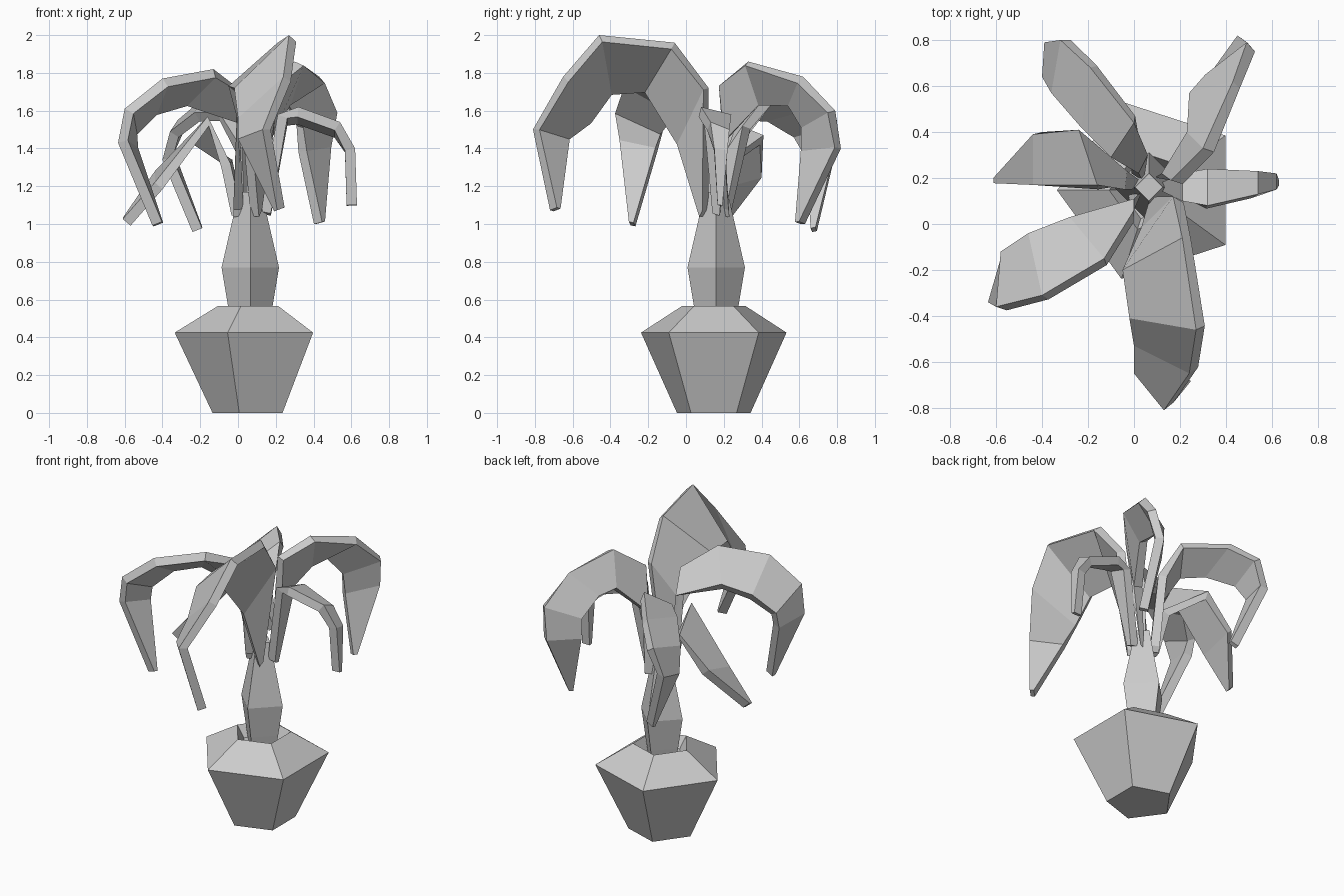
import bpy, bmesh, math
from mathutils import Vector

default_cube = bpy.data.objects.get("Cube")
if default_cube:
    bpy.data.objects.remove(default_cube, do_unlink=True)

GREY = (0.6, 0.6, 0.6, 1.0)
grey = bpy.data.materials.new("plain grey")
grey.use_nodes = True
grey.diffuse_color = GREY
grey.node_tree.nodes["Principled BSDF"].inputs["Base Color"].default_value = GREY


def make_object(name, sections):
    """Bridge a list of closed cross-sections and cap both ends."""
    bm = bmesh.new()
    rings = [[bm.verts.new(point) for point in section] for section in sections]
    for lower, upper in zip(rings, rings[1:]):
        count = len(lower)
        for i in range(count):
            j = (i + 1) % count
            bm.faces.new((lower[i], lower[j], upper[j], upper[i]))
    bm.faces.new(rings[0][::-1])
    bm.faces.new(rings[-1])
    bmesh.ops.recalc_face_normals(bm, faces=bm.faces)
    mesh = bpy.data.meshes.new(name)
    bm.to_mesh(mesh)
    bm.free()
    mesh.materials.append(grey)
    obj = bpy.data.objects.new(name, mesh)
    bpy.context.collection.objects.link(obj)
    return obj


def turned(name, center, sides, profile):
    """Low-poly turned shape from (radius, height) pairs; one corner faces -x."""
    sections = []
    for radius, height in profile:
        section = []
        for i in range(sides):
            angle = math.pi + math.tau * i / sides
            section.append((center[0] + radius * math.cos(angle),
                            center[1] + radius * math.sin(angle), height))
        sections.append(section)
    return make_object(name, sections)


CROWN = Vector((0.07, 0.16, 1.06))
THICKNESS = 0.055
ROOT_HALF_WIDTH = 0.02
TIP_HALF_WIDTH = 0.013


def leaf(name, high_edge, low_edge, tip):
    """Thick arching blade between two edge lines, from the crown to a blunt tip."""
    high = [Vector(p) for p in high_edge]
    low = [Vector(p) for p in low_edge]
    outward = (high[2] + low[2]) / 2 - CROWN
    outward.z = 0
    outward.normalize()

    # narrow root and tip sections
    root = CROWN + outward * 0.05
    root_side = (high[0] - low[0]).normalized() * ROOT_HALF_WIDTH
    tip_side = (high[-1] - low[-1]).normalized() * TIP_HALF_WIDTH
    tip = Vector(tip)
    high = [root + root_side] + high + [tip + tip_side]
    low = [root - root_side] + low + [tip - tip_side]

    # thickness direction across the blade
    middle = [(a + b) / 2 for a, b in zip(high, low)]
    last = len(middle) - 1
    normals = []
    for i in range(last + 1):
        along = middle[min(i + 1, last)] - middle[max(i - 1, 0)]
        normals.append(along.cross(high[i] - low[i]).normalized())
    facing = normals[3].dot(outward + Vector((0, 0, 2)))
    inward = -THICKNESS if facing > 0 else THICKNESS

    sections = []
    for a, b, normal in zip(high, low, normals):
        offset = normal * inward
        sections.append((a, b, b + offset, a + offset))
    return make_object(name, sections)


# Pot with a sloping shoulder and a sunken soil face
turned("pot", (0.07, 0.147), 5,
       [(0.205, 0), (0.405, 0.425), (0.178, 0.565), (0.13, 0.49)])

# Four-sided trunk, widest low down
turned("trunk", (0.065, 0.16), 4,
       [(0.1, 0.47), (0.118, 0.565), (0.152, 0.77), (0.06, 1.17)])

# Arching leaves
leaf("front_leaf",
     [(.17, .12, 1.72), (.21, -.06, 1.96), (.27, -.46, 2), (.24, -.65, 1.78), (.13, -.81, 1.5)],
     [(.03, -.02, 1.43), (-.05, -.2, 1.73), (-.02, -.41, 1.72), (0, -.53, 1.56), (0, -.65, 1.45)],
     (.2, -.71, 1.07))
leaf("back_right_leaf",
     [(.16, .19, 1.74), (.3, .33, 1.86), (.43, .62, 1.78), (.49, .79, 1.6), (.45, .82, 1.4)],
     [(.12, .22, 1.45), (.23, .4, 1.65), (.24, .57, 1.66), (.31, .65, 1.52), (.32, .64, 1.38)],
     (.41, .62, 1))
leaf("back_left_leaf",
     [(.06, .3, 1.52), (0, .44, 1.7), (-.19, .68, 1.66), (-.32, .8, 1.55), (-.39, .79, 1.37)],
     [(.02, .22, 1.4), (-.1, .29, 1.59), (-.23, .42, 1.59), (-.36, .57, 1.49), (-.4, .64, 1.34)],
     (-.24, .68, .96))
leaf("front_left_leaf",
     [(0, .06, 1.72), (-.13, -.15, 1.82), (-.4, -.31, 1.77), (-.6, -.36, 1.61), (-.635, -.34, 1.43)],
     [(0, .11, 1.55), (-.28, .03, 1.67), (-.46, -.04, 1.62), (-.58, -.12, 1.5), (-.58, -.15, 1.39)],
     (-.45, -.28, .99))
leaf("left_leaf",
     [(-.04, .15, 1.32), (-.16, .17, 1.57), (-.44, .17, 1.22)],
     [(-.03, .23, 1.34), (-.24, .41, 1.47), (-.44, .39, 1.28)],
     (-.61, .19, 1.03))
leaf("right_leaf",
     [(.21, .1, 1.58), (.32, .08, 1.62), (.54, .13, 1.54), (.62, .15, 1.4)],
     [(.21, .22, 1.54), (.32, .24, 1.58), (.54, .23, 1.5), (.62, .22, 1.39)],
     (.63, .18, 1.1))
